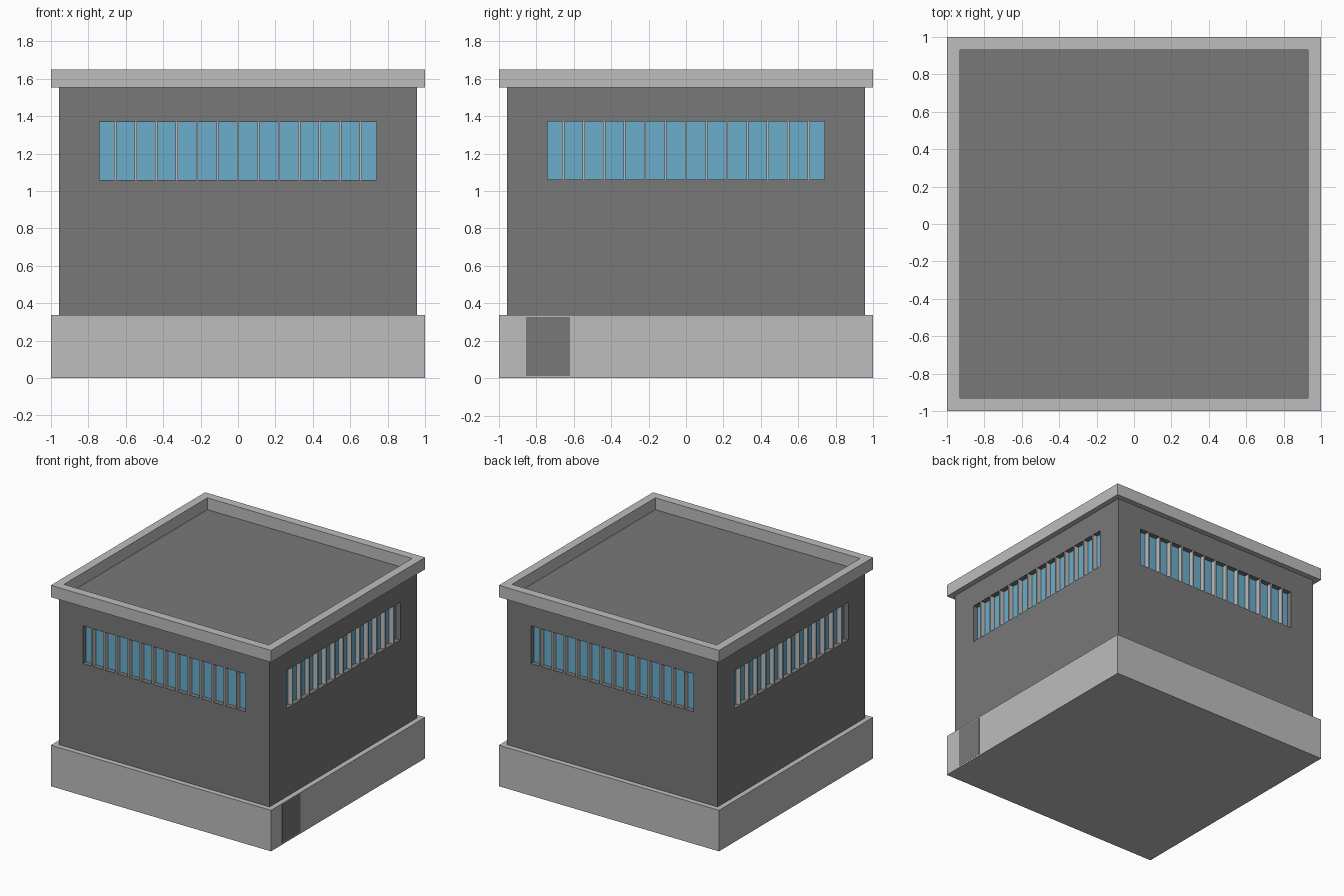
import bpy, bmesh
from math import pi
from mathutils import Matrix

cube = bpy.data.objects.get("Cube")
if cube:
    bpy.data.objects.remove(cube, do_unlink=True)


def material(name, rgb):
    m = bpy.data.materials.new(name)
    m.use_nodes = True
    m.diffuse_color = (*rgb, 1)
    m.node_tree.nodes["Principled BSDF"].inputs["Base Color"].default_value = (*rgb, 1)
    return m


LIGHT = material("light concrete", (0.51, 0.51, 0.51))
DARK = material("dark grey wall", (0.19, 0.19, 0.19))
GLASS = material("blue glass", (0.147, 0.42, 0.60))


def finish(name, bm, *mats):
    bmesh.ops.remove_doubles(bm, verts=bm.verts, dist=0.0001)
    bmesh.ops.recalc_face_normals(bm, faces=bm.faces)
    mesh = bpy.data.meshes.new(name)
    bm.to_mesh(mesh)
    bm.free()
    for m in mats:
        mesh.materials.append(m)
    ob = bpy.data.objects.new(name, mesh)
    bpy.context.collection.objects.link(ob)
    return ob


def add_box(bm, lo, hi, turn=Matrix()):
    size = [b - a for a, b in zip(lo, hi)]
    mid = [(a + b) / 2 for a, b in zip(lo, hi)]
    bmesh.ops.create_cube(bm, size=1, matrix=turn @ Matrix.Translation(mid) @ Matrix.Diagonal((*size, 1)))


BASE_TOP, ROOF, TOP = 0.337, 1.553, 1.65
WALL, INNER = 0.957, 0.93
WIN_X, WIN_LOW, WIN_HIGH, DEPTH = 0.74, 1.06, 1.37, 0.04
TURNS = [Matrix.Rotation(i * pi / 2, 4, "Z") for i in range(4)]

# Plinth and side door
bm = bmesh.new()
add_box(bm, (-1, -1, 0), (1, 1, BASE_TOP))
finish("plinth", bm, LIGHT)
bm = bmesh.new()
add_box(bm, (0.996, -0.855, 0.012), (1.001, -0.62, 0.328))
finish("door", bm, DARK)


def rect(bm, turn, x, low, high, y):
    corners = ((-x, low), (x, low), (x, high), (-x, high))
    return [bm.verts.new(turn @ Matrix.Translation((a, y, z)).translation) for a, z in corners]


# Walls with a recessed window band on each side, closed by the roof
bm = bmesh.new()
for turn in TURNS:
    outer = rect(bm, turn, WALL, BASE_TOP, ROOF, -WALL)
    edge = rect(bm, turn, WIN_X, WIN_LOW, WIN_HIGH, -WALL)
    back = rect(bm, turn, WIN_X, WIN_LOW, WIN_HIGH, -WALL + DEPTH)
    for a, b in ((outer, edge), (edge, back)):
        for i in range(4):
            j = (i + 1) % 4
            bm.faces.new((a[i], a[j], b[j], b[i]))
    bm.faces.new(back).material_index = 1
bmesh.ops.remove_doubles(bm, verts=bm.verts, dist=0.0001)
for z in (BASE_TOP, ROOF):
    rim = [e for e in bm.edges if all(abs(v.co.z - z) < 0.001 for v in e.verts)]
    bmesh.ops.contextual_create(bm, geom=rim)
finish("walls_and_roof", bm, DARK, GLASS)

# Window mullions
bm = bmesh.new()
for turn in TURNS:
    for i in range(-6, 7):
        x = i * 0.1093
        add_box(bm, (x - 0.006, -WALL, WIN_LOW - 0.004), (x + 0.006, -WALL + DEPTH + 0.005, WIN_HIGH), turn)
finish("window_mullions", bm, LIGHT)

# Parapet ring
bm = bmesh.new()
for turn in TURNS:
    loops = [[bm.verts.new(turn @ Matrix.Translation((s * r, -r, z)).translation) for s in (-1, 1)]
             for r, z in ((1, ROOF), (1, TOP), (INNER, TOP), (INNER, ROOF))]
    for k in range(4):
        a, b = loops[k], loops[(k + 1) % 4]
        bm.faces.new((a[0], a[1], b[1], b[0]))
finish("parapet", bm, LIGHT)
